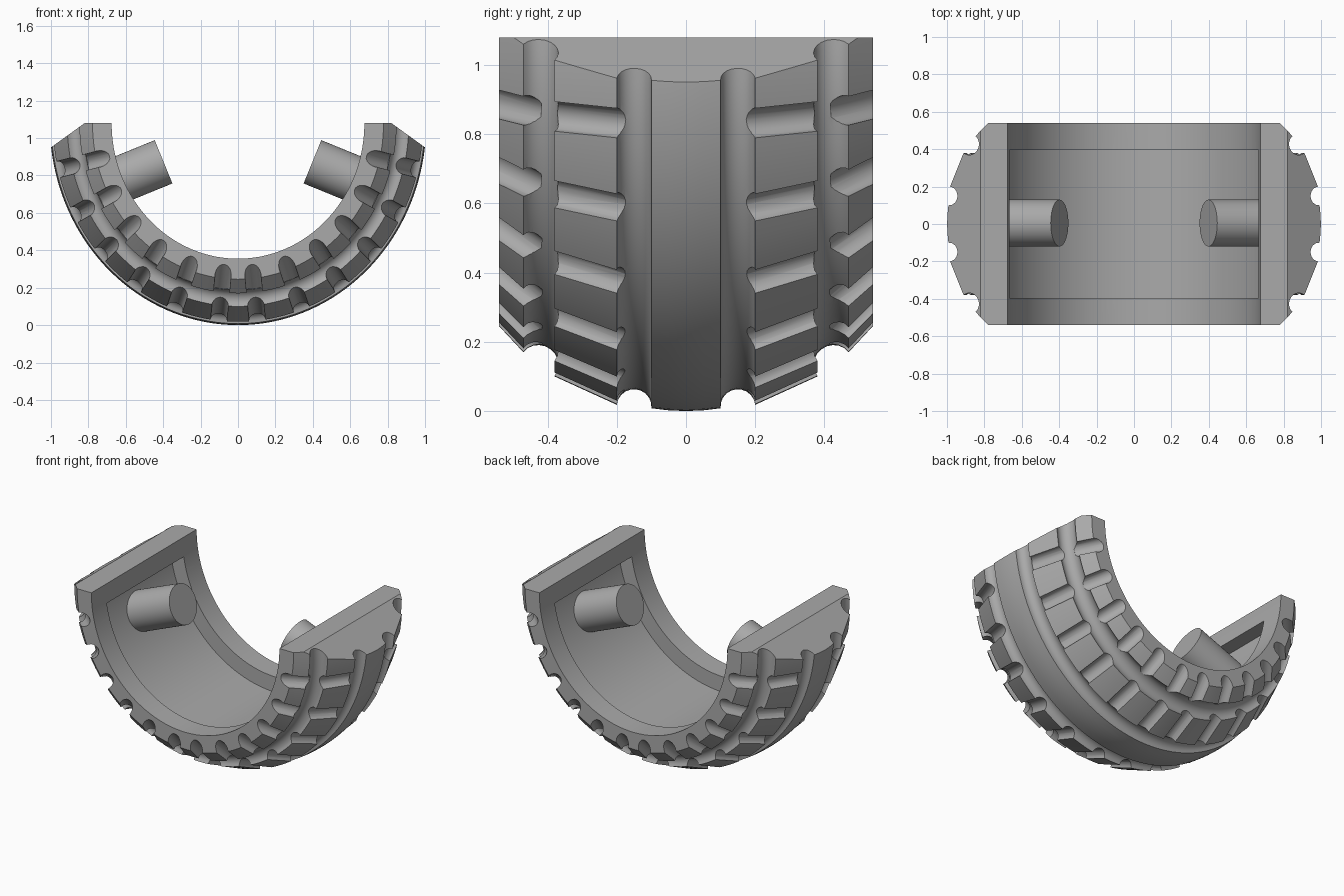
import bpy, bmesh
from math import sin, cos, pi, radians
from mathutils import Vector

if "Cube" in bpy.data.objects:
    bpy.data.objects.remove(bpy.data.objects["Cube"])

TOP = 1.08        # height of the hub centre, and outer radius
SQUASH = 0.932    # sideways flattening of the ring

rubber = bpy.data.materials.new("grey_rubber")
rubber.use_nodes = True
grey = (0.4, 0.4, 0.4, 1)
rubber.diffuse_color = grey
rubber.node_tree.nodes["Principled BSDF"].inputs["Base Color"].default_value = grey


def ring_point(y, depth, angle):
    r = TOP - depth
    return Vector((SQUASH * r * sin(angle), y, TOP - r * cos(angle)))


def add_object(name, bm):
    bmesh.ops.recalc_face_normals(bm, faces=bm.faces)
    mesh = bpy.data.meshes.new(name)
    bm.to_mesh(mesh)
    bm.free()
    mesh.materials.append(rubber)
    obj = bpy.data.objects.new(name, mesh)
    bpy.context.collection.objects.link(obj)
    return obj


def half_ring(profile, steps=72):
    """Sweep a closed (y, depth) profile through the lower half turn."""
    bm = bmesh.new()
    loops = [[bm.verts.new(ring_point(y, d, -pi / 2 + pi * i / steps)) for y, d in profile]
             for i in range(steps + 1)]
    n = len(profile)
    for a, b in zip(loops, loops[1:]):
        for j in range(n):
            k = (j + 1) % n
            bm.faces.new((a[j], a[k], b[k], b[j]))
    bm.faces.new(loops[0])
    bm.faces.new(loops[-1])
    bmesh.ops.recalc_face_normals(bm, faces=bm.faces)
    return bm


def slice_off(bm, point, normal):
    geom = bm.verts[:] + bm.edges[:] + bm.faces[:]
    bmesh.ops.bisect_plane(bm, geom=geom, dist=1e-5, plane_co=point,
                           plane_no=normal, clear_outer=True)
    bmesh.ops.holes_fill(bm, edges=[e for e in bm.edges if e.is_boundary], sides=0)


def groove(a, b, depth, steps=10):
    """Rounded channel between two profile points."""
    a, b = Vector(a), Vector(b)
    mid, half = (a + b) / 2, (b - a) / 2
    inward = Vector((-half.y, half.x)).normalized()
    return [tuple(mid - half * cos(pi * i / steps) + inward * depth * sin(pi * i / steps))
            for i in range(steps + 1)]


def cylinder(bm, a, b, radius, sides):
    axis = b - a
    made = bmesh.ops.create_cone(bm, cap_ends=True, segments=sides, radius1=radius,
                                 radius2=radius, depth=axis.length)["verts"]
    turn = Vector((0, 0, 1)).rotation_difference(axis)
    for v in made:
        v.co = turn @ v.co + (a + b) / 2


def carve(target, cutter):
    cutter.hide_render = True
    mod = target.modifiers.new("carve", "BOOLEAN")
    mod.operation = "DIFFERENCE"
    mod.solver = "EXACT"
    mod.object = cutter
    bpy.context.view_layer.objects.active = target
    bpy.ops.object.modifier_apply(modifier=mod.name)
    bpy.data.objects.remove(cutter)


# Tyre body with four grooves running around it
side = [(0, 0), (0.05, 0.002)]
side += groove((0.1, 0.008), (0.2, 0.018), 0.05)
side += groove((0.38, 0.1), (0.47, 0.17), 0.055)
side += [(0.54, 0.245), (0.54, 0.355)]
profile = side + [(-y, d) for y, d in reversed(side[1:])]
bm = half_ring(profile)
for s in (1, -1):
    slice_off(bm, (s * 0.82, 0, TOP), (s * 0.13, 0, 0.18))
tyre = add_object("tyre_half", bm)

# Shallow pocket inside the tyre
bm = half_ring([(-0.395, 0.255), (0.395, 0.255), (0.395, 0.5), (-0.395, 0.5)])
slice_off(bm, (0, 0, 0.96), (0, 0, 1))
carve(tyre, add_object("pocket_cutter", bm))

# Cross grooves on the tread and shoulder blocks
bm = bmesh.new()
rows = [((0.17, 0.004), (0.41, 0.114)), ((0.445, 0.16), (0.62, 0.34))]
for k in range(6):
    for turn in (1, -1):
        angle = turn * radians(6 + 14.1 * k)
        for s in (1, -1):
            for (y0, d0), (y1, d1) in rows:
                cylinder(bm, ring_point(s * y0, d0, angle),
                         ring_point(s * y1, d1, angle), 0.044, 20)
carve(tyre, add_object("cross_groove_cutter", bm))

# Axle pins facing inwards
pins = []
for s, name in ((1, "left_pin"), (-1, "right_pin")):
    bm = bmesh.new()
    cylinder(bm, Vector((s * 0.398, 0.005, 0.873)), Vector((s * 0.79, 0.005, 0.713)), 0.125, 48)
    pins.append(add_object(name, bm))

# Smooth curves, keep edges sharp
for obj in [tyre] + pins:
    bpy.ops.object.select_all(action="DESELECT")
    obj.select_set(True)
    bpy.context.view_layer.objects.active = obj
    bpy.ops.object.shade_smooth_by_angle(angle=radians(25))
